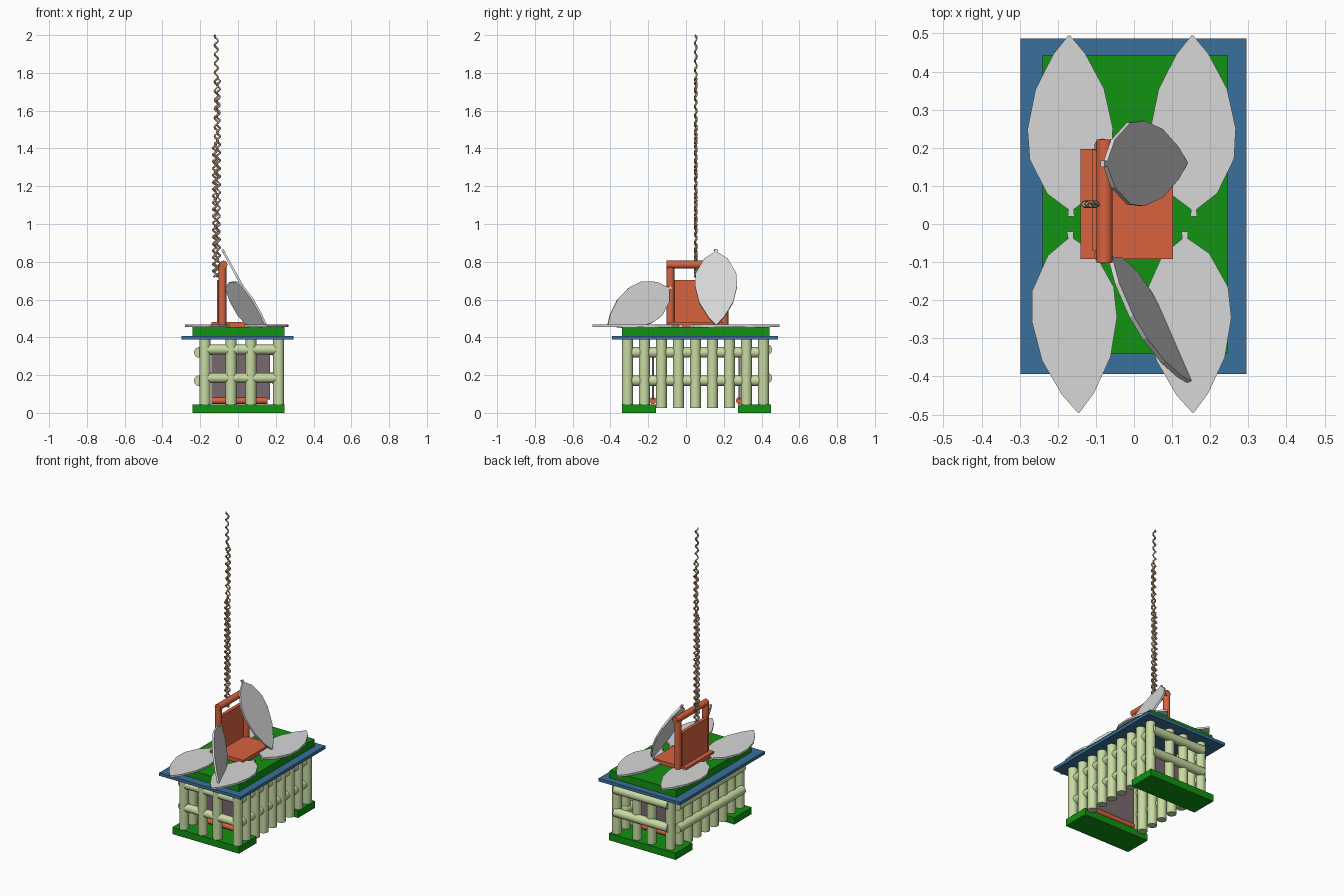
import bpy, bmesh, math
from mathutils import Vector, Matrix

if "Cube" in bpy.data.objects:
    bpy.data.objects.remove(bpy.data.objects["Cube"])


def material(name, rgb):
    # colours are given as display values and converted to linear
    col = [((c / 255 + 0.055) / 1.055) ** 2.4 for c in rgb] + [1]
    m = bpy.data.materials.new(name)
    m.use_nodes = True
    m.diffuse_color = col
    m.node_tree.nodes["Principled BSDF"].inputs["Base Color"].default_value = col
    return m


GREEN = material("leaf green", (17, 146, 17))
BLUE = material("steel blue", (58, 112, 156))
ORANGE = material("terracotta", (216, 98, 62))
PALE = material("pale green", (200, 219, 162))
GREY = material("light grey", (215, 215, 215))
DARK = material("dusky grey", (122, 106, 112))
TAN = material("rope tan", (184, 158, 126))


def finish(name, bm, mat, smooth=False):
    bmesh.ops.recalc_face_normals(bm, faces=bm.faces)
    me = bpy.data.meshes.new(name)
    bm.to_mesh(me)
    bm.free()
    me.materials.append(mat)
    ob = bpy.data.objects.new(name, me)
    bpy.context.scene.collection.objects.link(ob)
    if smooth:
        bpy.ops.object.select_all(action='DESELECT')
        ob.select_set(True)
        bpy.context.view_layer.objects.active = ob
        bpy.ops.object.shade_smooth_by_angle(angle=math.radians(40))
    return ob


def box(name, lo, hi, mat):
    lo, hi = Vector(lo), Vector(hi)
    bm = bmesh.new()
    bmesh.ops.create_cube(bm, size=1, matrix=Matrix.Translation((lo + hi) / 2)
                          @ Matrix.Diagonal((*(hi - lo), 1)))
    return finish(name, bm, mat)


def rod(name, a, b, r, mat):
    a, b = Vector(a), Vector(b)
    rot = (b - a).to_track_quat('Z', 'Y').to_matrix().to_4x4()
    bm = bmesh.new()
    bmesh.ops.create_cone(bm, cap_ends=True, segments=20, radius1=r, radius2=r,
                          depth=(b - a).length, matrix=Matrix.Translation((a + b) / 2) @ rot)
    return finish(name, bm, mat, True)


# Half outline of a petal: distance from the stem end, half width
PETAL = [(0, .009), (.018, .007), (.024, .015), (.06, .062), (.15, .107),
         (.23, .112), (.334, .09), (.426, .042), (.475, .002)]


def petal(name, base, tip, side):
    base, tip = Vector(base), Vector(tip)
    axis = (tip - base).normalized()
    side = Vector(side)
    side = (side - axis * side.dot(axis)).normalized()
    normal = axis.cross(side)
    scale = (tip - base).length / PETAL[-1][0]
    outline = PETAL + [(t, -w) for t, w in reversed(PETAL)]
    bm = bmesh.new()
    face = bm.faces.new([bm.verts.new(base + axis * t * scale + side * w - normal * .006)
                         for t, w in outline])
    ext = bmesh.ops.extrude_face_region(bm, geom=[face])
    bmesh.ops.translate(bm, vec=normal * .012,
                        verts=[v for v in ext["geom"] if isinstance(v, bmesh.types.BMVert)])
    finish(name, bm, GREY)


# Slabs and roof plates
box("front_foot", (-.24, -.34, 0), (.245, -.16, .045), GREEN)
box("back_foot", (-.24, .275, 0), (.245, .45, .045), GREEN)
box("roof_plate", (-.298, -.393, .388), (.295, .487, .408), BLUE)
box("roof_lawn", (-.24, -.34, .408), (.245, .443, .456), GREEN)

# Cage posts
X0, X1, Y0, Y1, R = -.175, .215, -.31, .41, .029
for i in range(9):
    y = Y0 + (Y1 - Y0) * i / 8
    for side, x in (("right", X0), ("left", X1)):
        rod(f"{side}_post_{i}", (x, y, .025), (x, y, .39), R, PALE)
for i, x in enumerate((-.037, .068)):
    for side, y in (("front", Y0), ("back", Y1)):
        rod(f"{side}_post_{i}", (x, y, .025), (x, y, .39), R, PALE)

# Cage rails
for i, z in enumerate((.175, .325)):
    rod(f"front_rail_{i}", (X0, Y0, z + .01), (X1, Y0, z + .01), .026, PALE)
    rod(f"back_rail_{i}", (X0, .428, z + .01), (X1, .428, z + .01), .028, PALE)
    rod(f"right_rail_{i}", (-.205, -.29, z - .005), (-.205, .39, z - .005), .028, PALE)
    rod(f"left_rail_{i}", (.205, -.29, z - .005), (.205, .39, z - .005), .028, PALE)

# Inner end panels with their sills
for side, y in (("front", -.175), ("back", .283)):
    box(f"{side}_panel", (-.14, y - .006, .07), (.17, y + .006, .315), DARK)
    rod(f"{side}_sill", (-.14, y, .065), (.155, y, .065), .018, ORANGE)

# Chair on the roof
box("seat", (-.14, -.092, .456), (.102, .197, .481), ORANGE)
box("backrest", (-.11, -.07, .47), (-.088, .195, .703), ORANGE)
for side, y in (("front", -.083), ("back", .203)):
    rod(f"{side}_chair_post", (-.083, y, .46), (-.083, y, .785), .021, ORANGE)
rod("chair_top_rail", (-.077, -.102, .785), (-.077, .222, .785), .021, ORANGE)

# Petals lying flat, then the two raised ones
Z = .462
petal("back_right_petal", (-.165, .02, Z), (-.17, .495, Z), (1, 0, 0))
petal("back_left_petal", (.157, .02, Z), (.153, .495, Z), (1, 0, 0))
petal("front_right_petal", (-.167, -.02, Z), (-.145, -.495, Z), (1, 0, 0))
petal("front_left_petal", (.133, -.02, Z), (.155, -.495, Z), (1, 0, 0))
petal("leaning_back_petal", (-.083, .158, .865), (.135, .16, .465), (0, 1, 0))
petal("leaning_front_petal", (-.068, -.08, .665), (.145, -.413, .468), (-.056, -.537, .84))

# Twisted rope strands, each one a swept helix
for k, (x, top) in enumerate(((-.115, 2.0), (-.104, 1.77), (-.124, 1.43))):
    curve = bpy.data.curves.new("rope_path", 'CURVE')
    curve.dimensions = '3D'
    curve.bevel_depth = .0055
    curve.bevel_resolution = 0
    curve.use_fill_caps = True
    start, pitch = .72, .048 - k * .006
    n = int((top - start) / pitch * 8)
    line = curve.splines.new('POLY')
    line.points.add(n)
    for i, p in enumerate(line.points):
        a = i * math.pi / 4 + k * 2
        p.co = (x + .009 * math.cos(a), .052 + .005 * math.sin(a),
                start + (top - start) * i / n, 1)
    temp = bpy.data.objects.new("rope_path", curve)
    bpy.context.scene.collection.objects.link(temp)
    bm = bmesh.new()
    bm.from_mesh(temp.to_mesh())
    temp.to_mesh_clear()
    bpy.data.objects.remove(temp)
    finish(f"rope_strand_{k}", bm, TAN)
